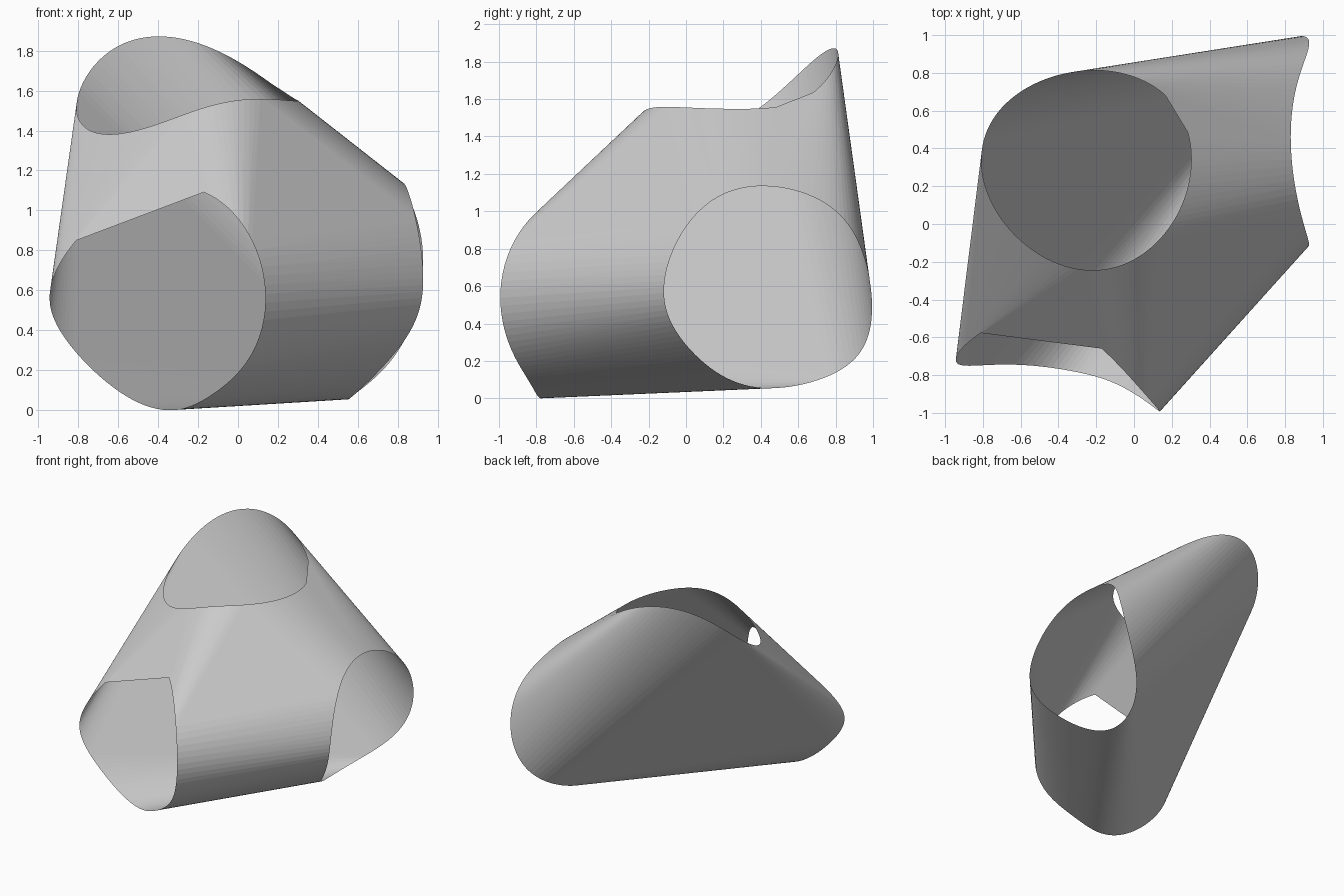
import bpy, bmesh, math

if "Cube" in bpy.data.objects:
    bpy.data.objects.remove(bpy.data.objects["Cube"])

# Control points of the three saddle-shaped rims, evenly stepped around each opening
FRONT_RIM = [(-.935, -.71, .55), (-.89, -.64, .74), (-.715, -.52, .94), (-.515, -.495, 1.053),
             (-.30, -.57, 1.098), (-.117, -.71, 1.053), (.057, -.89, .878), (.137, -1, .59),
             (.097, -.96, .376), (.007, -.9, .176), (-.117, -.84, .055), (-.267, -.79, .005),
             (-.40, -.765, .005), (-.59, -.747, .065), (-.79, -.75, .236), (-.90, -.745, .426)]
RIGHT_RIM = [(.91, -.118, .513), (.926, -.086, .717), (.897, .02, .93), (.85, .18, 1.07),
             (.83, .44, 1.123), (.846, .636, 1.08), (.89, .823, .957), (.92, .94, .786),
             (.912, 1, .524), (.82, .963, .316), (.687, .85, .155), (.60, .69, .07),
             (.55, .42, .043), (.60, .26, .08), (.72, .075, .193), (.845, -.06, .353)]
TOP_RIM = [(-.805, .318, 1.495), (-.773, .504, 1.63), (-.657, .663, 1.77), (-.446, .774, 1.86),
           (-.208, .811, 1.825), (.029, .769, 1.71), (.187, .663, 1.61), (.277, .504, 1.55),
           (.303, .345, 1.53), (.266, .133, 1.537), (.161, -.053, 1.545), (.003, -.186, 1.537),
           (-.198, -.244, 1.49), (-.393, -.212, 1.425), (-.604, -.085, 1.368), (-.752, .106, 1.385)]


def smooth_loop(points, count=96, harmonics=4):
    """Closed smooth curve through the points, as a short Fourier series."""
    n = len(points)
    axes = []
    for values in zip(*points):
        terms = []
        for k in range(1, harmonics + 1):
            a = sum(v * math.cos(math.tau * k * i / n) for i, v in enumerate(values)) * 2 / n
            b = sum(v * math.sin(math.tau * k * i / n) for i, v in enumerate(values)) * 2 / n
            terms.append((k, a, b))
        mean = sum(values) / n
        axes.append([mean + sum(a * math.cos(math.tau * k * j / count)
                                + b * math.sin(math.tau * k * j / count) for k, a, b in terms)
                     for j in range(count)])
    return list(zip(*axes))


# Skin: convex hull stretched over the rims
bm = bmesh.new()
rim_id = bm.verts.layers.int.new("rim")
for index, rim in enumerate((FRONT_RIM, RIGHT_RIM, TOP_RIM)):
    for co in smooth_loop(rim):
        bm.verts.new(co)[rim_id] = index
bmesh.ops.convex_hull(bm, input=bm.verts[:])

# Openings: drop the hull faces that span a single rim
caps = [f for f in bm.faces if len({v[rim_id] for v in f.verts}) == 1]
bmesh.ops.delete(bm, geom=caps, context='FACES')
bmesh.ops.delete(bm, geom=[v for v in bm.verts if not v.link_faces], context='VERTS')
bmesh.ops.recalc_face_normals(bm, faces=bm.faces[:])

# Stand the shell on the ground
low = min(v.co.z for v in bm.verts)
bmesh.ops.translate(bm, verts=bm.verts[:], vec=(0, 0, -low))

mesh = bpy.data.meshes.new("three_way_shell")
bm.to_mesh(mesh)
bm.free()
shell = bpy.data.objects.new("three_way_shell", mesh)
bpy.context.collection.objects.link(shell)
